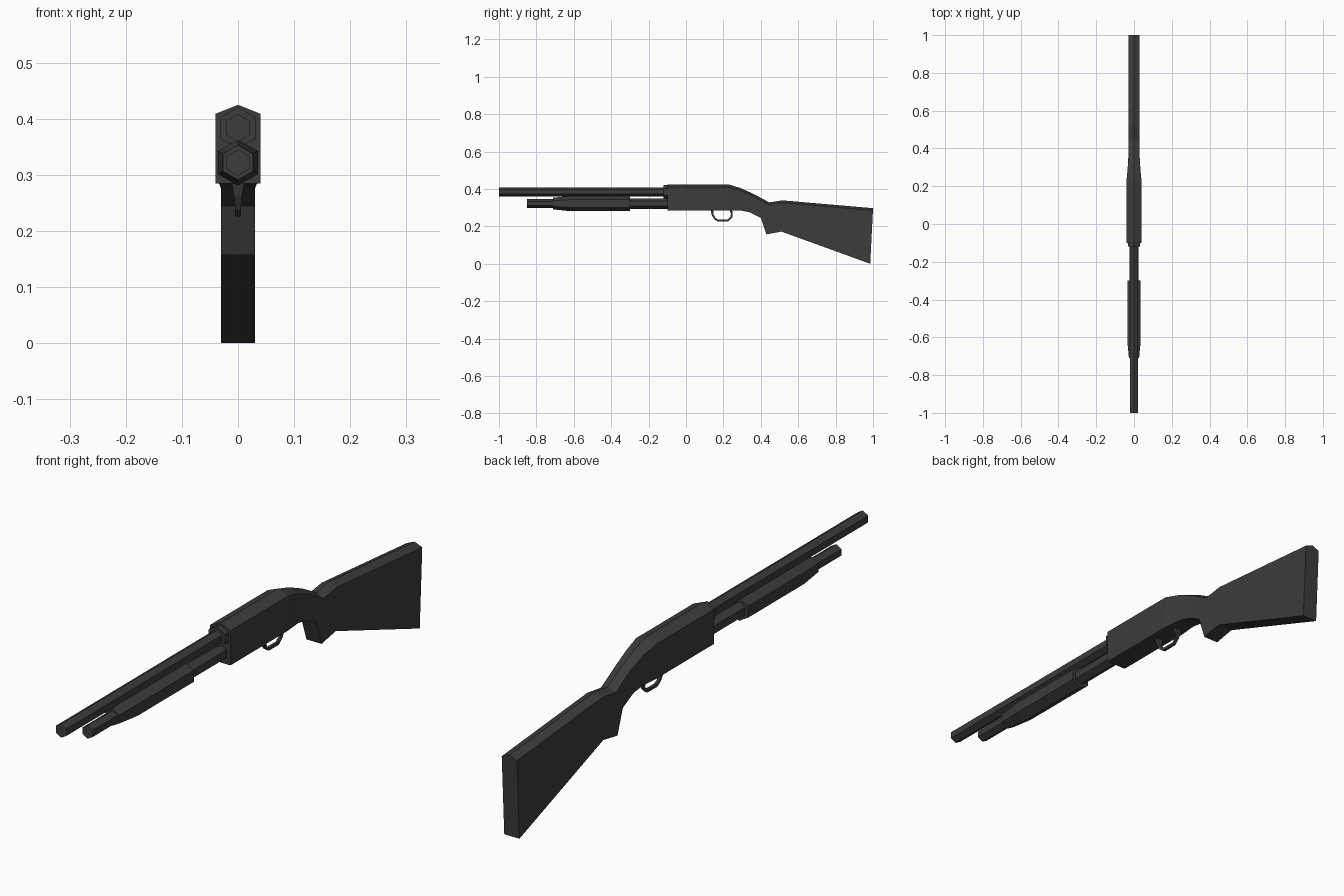
import bpy, bmesh, math

if "Cube" in bpy.data.objects:
    bpy.data.objects.remove(bpy.data.objects["Cube"])

metal = bpy.data.materials.new("charcoal grey")
metal.diffuse_color = (0.045, 0.045, 0.045, 1)
metal.use_nodes = True
metal.node_tree.nodes["Principled BSDF"].inputs["Base Color"].default_value = metal.diffuse_color


def loft(name, rings):
    """Skin a list of equal-length point rings and cap both ends."""
    bm = bmesh.new()
    vs = [[bm.verts.new(p) for p in r] for r in rings]
    n = len(vs[0])
    for a, b in zip(vs, vs[1:]):
        for i in range(n):
            j = (i + 1) % n
            bm.faces.new((a[i], a[j], b[j], b[i]))
    bm.faces.new(vs[0])
    bm.faces.new(vs[-1])
    bmesh.ops.recalc_face_normals(bm, faces=bm.faces[:])
    me = bpy.data.meshes.new(name)
    bm.to_mesh(me)
    bm.free()
    me.materials.append(metal)
    ob = bpy.data.objects.new(name, me)
    bpy.context.collection.objects.link(ob)
    return ob


def hex_tube(name, z, stations):
    """Hexagonal bar along y; stations are (y, radius)."""
    ang = [math.radians(90 + 60 * i) for i in range(6)]
    loft(name, [[(r * math.cos(a), y, z + r * math.sin(a)) for a in ang]
                for y, r in stations])


# Barrel, magazine tube and pump handle
hex_tube("barrel", 0.384, [(-1.0, 0.0245), (-0.09, 0.0245)])
hex_tube("barrel_collar", 0.384, [(-0.12, 0.037), (-0.09, 0.037)])
hex_tube("magazine_tube", 0.322, [(-0.85, 0.0235), (-0.09, 0.0235)])
hex_tube("pump_sleeve", 0.322, [(-0.32, 0.028), (-0.09, 0.028)])
hex_tube("pump_handle", 0.322, [(-0.71, 0.031), (-0.62, 0.041), (-0.30, 0.041)])

# Receiver and stock: ridged section; top y, top z, bottom y, bottom z, half width
body = [
    (-0.10, 0.425, -0.10, 0.285, 0.040),
    (0.225, 0.425, 0.225, 0.285, 0.040),
    (0.29, 0.405, 0.29, 0.285, 0.034),
    (0.36, 0.374, 0.34, 0.275, 0.030),
    (0.445, 0.328, 0.40, 0.245, 0.030),
    (0.465, 0.331, 0.43, 0.157, 0.030),
    (0.515, 0.339, 0.51, 0.172, 0.030),
    (1.00, 0.297, 0.985, 0.0, 0.030),
]
rings = []
for yt, zt, yb, zb, w in body:
    zs = zt - w * 0.4
    ys = yt + (yb - yt) * (zt - zs) / (zt - zb)
    rings.append([(0, yt, zt), (w, ys, zs), (w, yb, zb), (-w, yb, zb), (-w, ys, zs)])
loft("receiver_and_stock", rings)

# Trigger guard: outer y, z, inner y, z, half width
guard = [
    (0.130, 0.290, 0.146, 0.290, 0.012),
    (0.137, 0.262, 0.148, 0.262, 0.007),
    (0.150, 0.238, 0.158, 0.245, 0.005),
    (0.168, 0.226, 0.172, 0.236, 0.005),
    (0.225, 0.226, 0.221, 0.236, 0.005),
    (0.247, 0.246, 0.238, 0.250, 0.005),
    (0.250, 0.266, 0.240, 0.266, 0.007),
    (0.246, 0.290, 0.232, 0.290, 0.012),
]
loft("trigger_guard", [[(-w, yo, zo), (w, yo, zo), (w, yi, zi), (-w, yi, zi)]
                       for yo, zo, yi, zi, w in guard])
